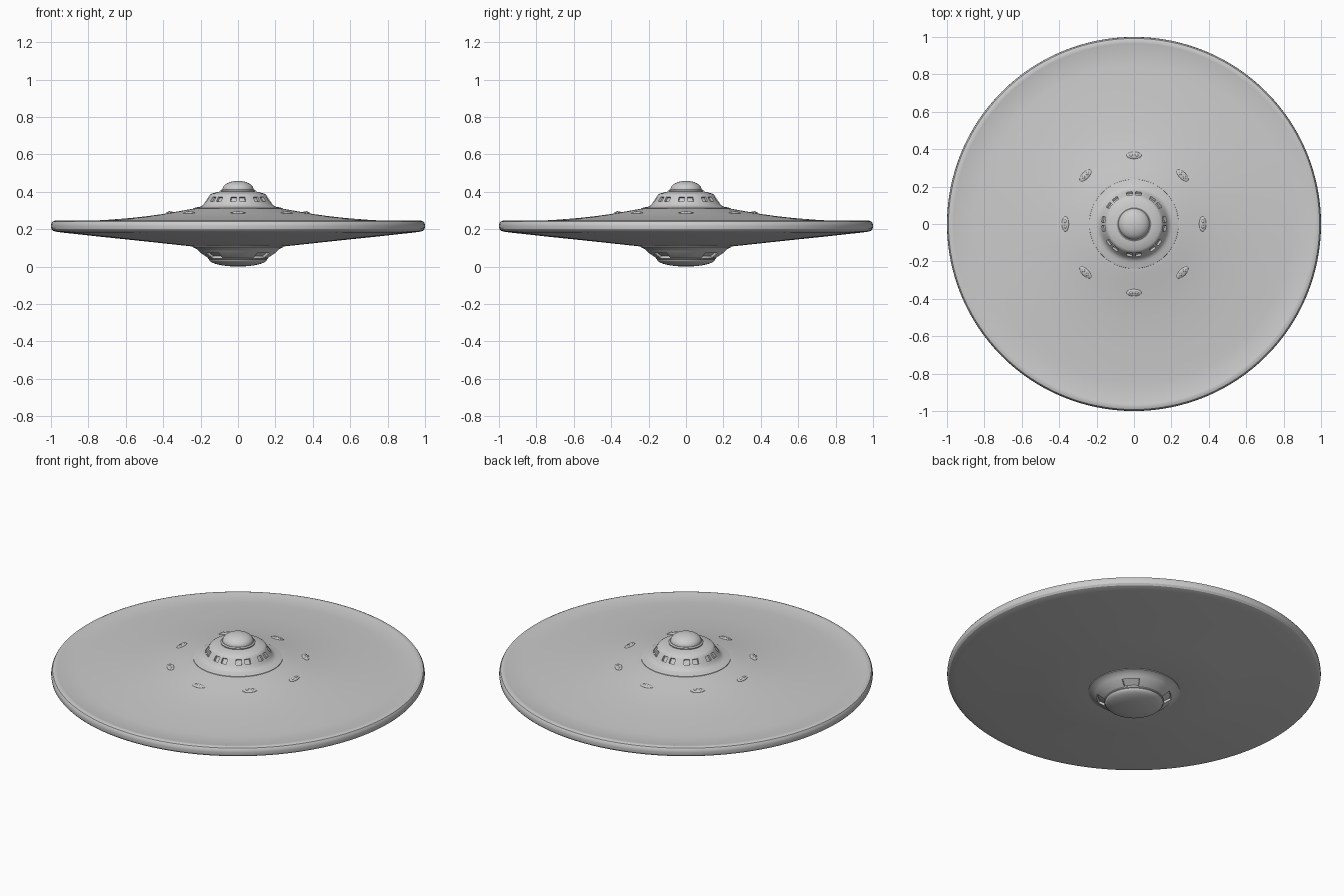
import bpy, bmesh
from math import atan2, pi, tau, degrees, hypot, sin, cos
from mathutils import Vector, Matrix

cube = bpy.data.objects.get("Cube")
if cube:
    bpy.data.objects.remove(cube)

grey = bpy.data.materials.new("hull_grey")
grey.use_nodes = True
grey.diffuse_color = (0.6, 0.6, 0.6, 1)
grey.node_tree.nodes["Principled BSDF"].inputs["Base Color"].default_value = (0.6, 0.6, 0.6, 1)


def finish(name, bm, angle=30):
    mesh = bpy.data.meshes.new(name)
    bmesh.ops.recalc_face_normals(bm, faces=bm.faces)
    bm.to_mesh(mesh)
    bm.free()
    mesh.materials.append(grey)
    ob = bpy.data.objects.new(name, mesh)
    bpy.context.collection.objects.link(ob)
    bpy.ops.object.select_all(action="DESELECT")
    bpy.context.view_layer.objects.active = ob
    ob.select_set(True)
    bpy.ops.object.shade_smooth_by_angle(angle=angle * pi / 180)
    return ob


def lathe(profile, steps=128):
    """Revolve a (radius, height) profile about z."""
    bm = bmesh.new()
    verts = [bm.verts.new((r, 0, z)) for r, z in profile]
    edges = [bm.edges.new(pair) for pair in zip(verts, verts[1:])]
    bmesh.ops.spin(bm, geom=verts + edges, cent=(0, 0, 0), axis=(0, 0, 1),
                   angle=tau, steps=steps, use_merge=True)
    bmesh.ops.remove_doubles(bm, verts=bm.verts, dist=1e-5)
    bmesh.ops.recalc_face_normals(bm, faces=bm.faces)
    return bm


def sink_windows(bm, low, high, count, phase, spans, depth):
    """Recess window openings in the band between two heights."""
    pitch = 360 / count
    for start, end in spans:
        picked = []
        for f in bm.faces:
            c = f.calc_center_median()
            a = (degrees(atan2(c.y, c.x)) - phase + pitch / 2) % pitch - pitch / 2
            if low < c.z < high and start < a < end:
                picked.append(f)
        bmesh.ops.inset_region(bm, faces=picked, thickness=0.001, depth=0, use_even_offset=True)
        bmesh.ops.inset_region(bm, faces=picked, thickness=0.0005, depth=-0.012, use_even_offset=True)


# Broad saucer with a rounded rim standing a little above the upper skin
finish("saucer_disc", lathe([
    (0.20, 0.112), (0.24, 0.107), (0.50, 0.135), (0.75, 0.161), (0.95, 0.183), (0.975, 0.187),
    (0.99, 0.192), (0.998, 0.202), (1.0, 0.217), (0.998, 0.231), (0.992, 0.24),
    (0.98, 0.245), (0.965, 0.244), (0.95, 0.240), (0.85, 0.241), (0.78, 0.245),
    (0.68, 0.251), (0.58, 0.259), (0.48, 0.270), (0.40, 0.281), (0.32, 0.295),
    (0.26, 0.306), (0.24, 0.309), (0.20, 0.312)]))

# Bridge tower with paired windows
tower = lathe([
    (0.24, 0.302), (0.238, 0.312), (0.225, 0.316), (0.205, 0.319), (0.192, 0.325),
    (0.182, 0.334), (0.174, 0.348), (0.156, 0.374), (0.150, 0.384), (0.140, 0.390),
    (0.115, 0.397), (0.090, 0.402), (0.070, 0.402)])
sink_windows(tower, 0.35, 0.372, 8, 0, [(-14.5, -2.5), (2.5, 14.5)], 0.012)
finish("bridge_tower", tower)

# Cap dome on its collar
finish("cap_dome", lathe([(0.08, 0.398), (0.092, 0.402), (0.093, 0.408), (0.086, 0.413)]
       + [(0.083 * cos(t * pi / 20), 0.413 + 0.045 * sin(t * pi / 20)) for t in range(11)]))

# Lower housing with four wide ports
housing = lathe([
    (0.245, 0.112), (0.244, 0.104), (0.235, 0.101), (0.222, 0.094), (0.208, 0.082),
    (0.200, 0.073), (0.160, 0.046), (0.150, 0.046)])
sink_windows(housing, 0.05, 0.07, 4, 45, [(-14.5, 14.5)], 0.012)
finish("lower_housing", housing)

# Belly dome
finish("belly_dome", lathe([(0.15, 0.052), (0.160, 0.048), (0.160, 0.042)]
       + [(0.155 * cos(t * pi / 20), 0.039 * (1 - sin(t * pi / 20))) for t in range(11)]))

# Ring of oval lamps lying on the upper skin, each with two small lenses
for i in range(8):
    place = (Matrix.Rotation(i * tau / 8, 4, "Z") @ Matrix.Translation((0.367, 0, 0.287))
             @ Matrix.Rotation(0.15, 4, "Y"))
    bm = bmesh.new()
    for y, size in ((0, (0.019, 0.040, 0.007)), (-0.014, (0.009, 0.011, 0.010)),
                    (0.014, (0.009, 0.011, 0.010))):
        bmesh.ops.create_uvsphere(bm, u_segments=24, v_segments=12, radius=1,
                                  matrix=place @ Matrix.Translation((0, y, 0))
                                  @ Matrix.Diagonal((*size, 1)))
    finish(f"oval_lamp_{i + 1}", bm)
